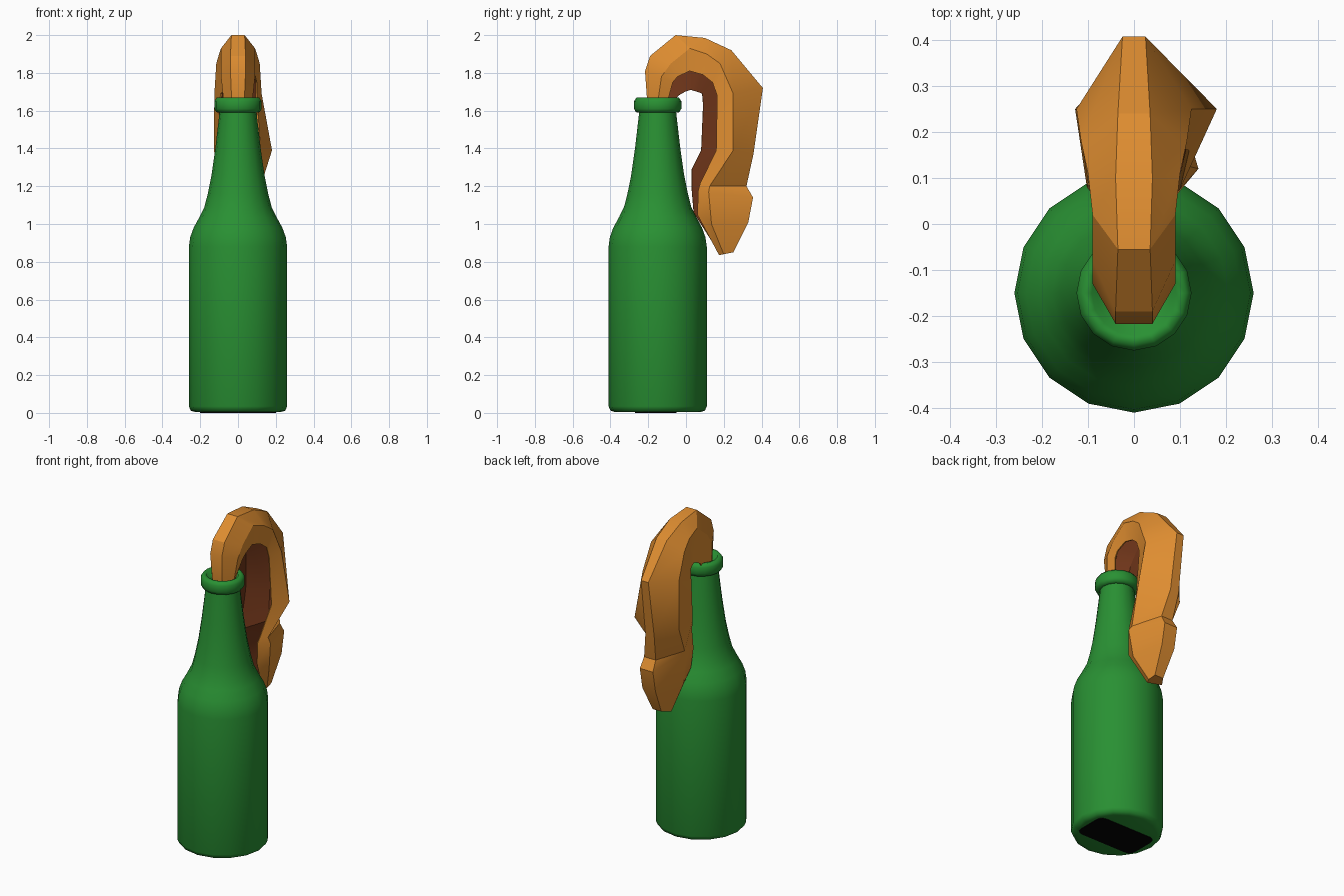
import bpy, bmesh, math
from mathutils import Vector

if "Cube" in bpy.data.objects:
    bpy.data.objects.remove(bpy.data.objects["Cube"])


def material(name, rgb):
    m = bpy.data.materials.new(name)
    m.diffuse_color = (*rgb, 1)
    m.use_nodes = True
    m.node_tree.nodes["Principled BSDF"].inputs["Base Color"].default_value = m.diffuse_color
    return m


green = material("green_glass", (0.022, 0.28, 0.033))
orange = material("orange_cloth", (0.73, 0.265, 0.03))
brown = material("brown_cloth_inside", (0.16, 0.036, 0.01))
black = material("black_base", (0.001, 0.001, 0.001))


def finish(bm, name, mats, angle):
    bmesh.ops.recalc_face_normals(bm, faces=bm.faces)
    me = bpy.data.meshes.new(name)
    bm.to_mesh(me)
    bm.free()
    ob = bpy.data.objects.new(name, me)
    bpy.context.collection.objects.link(ob)
    for m in mats:
        me.materials.append(m)
    bpy.ops.object.select_all(action='DESELECT')
    ob.select_set(True)
    bpy.context.view_layer.objects.active = ob
    bpy.ops.object.shade_smooth_by_angle(angle=math.radians(angle))
    return ob


# Bottle: 16-sided lathe, closed just inside the mouth
profile = [(0.225, 0.004), (0.25, 0.012), (0.26, 0.035), (0.26, 0.88), (0.253, 0.93),
           (0.235, 0.98), (0.205, 1.035), (0.178, 1.09), (0.16, 1.16), (0.14, 1.26),
           (0.12, 1.40), (0.098, 1.59), (0.115, 1.592), (0.125, 1.61), (0.125, 1.65),
           (0.112, 1.67), (0.092, 1.667), (0.082, 1.645)]
SIDES, CY = 16, -0.15
bm = bmesh.new()
rings = [[bm.verts.new((r * math.cos(2 * math.pi * i / SIDES),
                        CY + r * math.sin(2 * math.pi * i / SIDES), z))
          for i in range(SIDES)] for r, z in profile]
for a, b in zip(rings, rings[1:]):
    for i in range(SIDES):
        j = (i + 1) % SIDES
        bm.faces.new((a[i], a[j], b[j], b[i]))
bm.faces.new(rings[0][::-1])
bm.faces.new(rings[-1])
finish(bm, "bottle", [green], 85)

# Dark plate under the base
bm = bmesh.new()
bmesh.ops.create_cube(bm, size=1)
for v in bm.verts:
    v.co = Vector((v.co.x * 0.40, CY - 0.01 + v.co.y * 0.22, 0.0025 + v.co.z * 0.005))
bmesh.ops.bevel(bm, geom=[e for e in bm.edges
                          if abs(e.verts[0].co.z - e.verts[1].co.z) > 0.004],
                offset=0.04, segments=3, affect='EDGES', profile=0.5)
finish(bm, "base_plate", [black], 30)

# Rag: open channel swept out of the mouth, over and down the back.
# Stations: ridge (half width, y, z), side fold (x, y, z), right hem (x, y, z), left hem (y, z)
stations = [
    ((.033, -.205, 1.64), (.075, -.15, 1.64), (.055, -.10, 1.64), (-.07, 1.64)),
    ((.04, -.217, 1.81), (.09, -.13, 1.78), (.08, -.07, 1.75), (-.04, 1.68)),
    ((.04, -.19, 1.89), (.09, -.08, 1.85), (.085, -.045, 1.78), (-.005, 1.70)),
    ((.035, -.055, 2.0), (.09, .02, 1.93), (.085, .02, 1.81), (.025, 1.71)),
    ((.04, .10, 1.985), (.10, .11, 1.90), (.09, .09, 1.79), (.06, 1.70)),
    ((.035, .24, 1.92), (.115, .18, 1.85), (.10, .14, 1.75), (.085, 1.69)),
    ((.025, .407, 1.72), (.125, .25, 1.69), (.10, .165, 1.68), (.09, 1.63)),
    ((.03, .357, 1.37), (.18, .25, 1.39), (.12, .16, 1.39), (.08, 1.39)),
    ((.04, .32, 1.20), (.12, .125, 1.20), (.10, .075, 1.215), (.03, 1.29)),
    ((.045, .355, 1.14), (.14, .12, 1.17), (.09, .065, 1.18), (.03, 1.18)),
    ((.045, .33, 1.01), (.12, .135, 1.0), (.09, .06, 1.05), (.04, 1.06)),
    ((.03, .25, .85), (.06, .20, .84), (.05, .175, .835), (.17, .855)),
]
bm = bmesh.new()
rows = []
for (w, ry, rz), fold, hem, left in stations:
    flap = rz < 1.3                       # lower flap leans to the right
    dx = 0.025 if flap else 0
    lx = -0.65 * fold[0] if flap else -min(fold[0], 0.128)
    pts = [(0.8 * lx, *left), (lx, *fold[1:]), (dx - w, ry, rz), (dx + w, ry, rz), fold, hem]
    rows.append([bm.verts.new(p) for p in pts])
for a, b in zip(rows, rows[1:]):
    for i in range(5):
        bm.faces.new((a[i], a[i + 1], b[i + 1], b[i]))
bm.faces.new(rows[-1])  # closed lower tip
bmesh.ops.recalc_face_normals(bm, faces=bm.faces)
top = max(bm.faces, key=lambda f: f.calc_center_median().z)
top.normal_update()
inward = 1 if top.normal.z < 0 else -1
outer = set(bm.verts)
for v in outer:
    v.normal_update()
# brown lining: same sheet pushed slightly inward
lining = bmesh.ops.duplicate(bm, geom=bm.verts[:] + bm.edges[:] + bm.faces[:])
vmap = lining["vert_map"]
for v in outer:
    vmap[v].co = v.co + v.normal * inward * 0.008
for f in lining["geom"]:
    if isinstance(f, bmesh.types.BMFace):
        f.material_index = 1
# stitch the hems of both layers
for e in [e for e in bm.edges if e.is_boundary and e.verts[0] in outer]:
    a, b = e.verts
    bm.faces.new((a, b, vmap[b], vmap[a]))
finish(bm, "rag", [orange, brown], 25)
